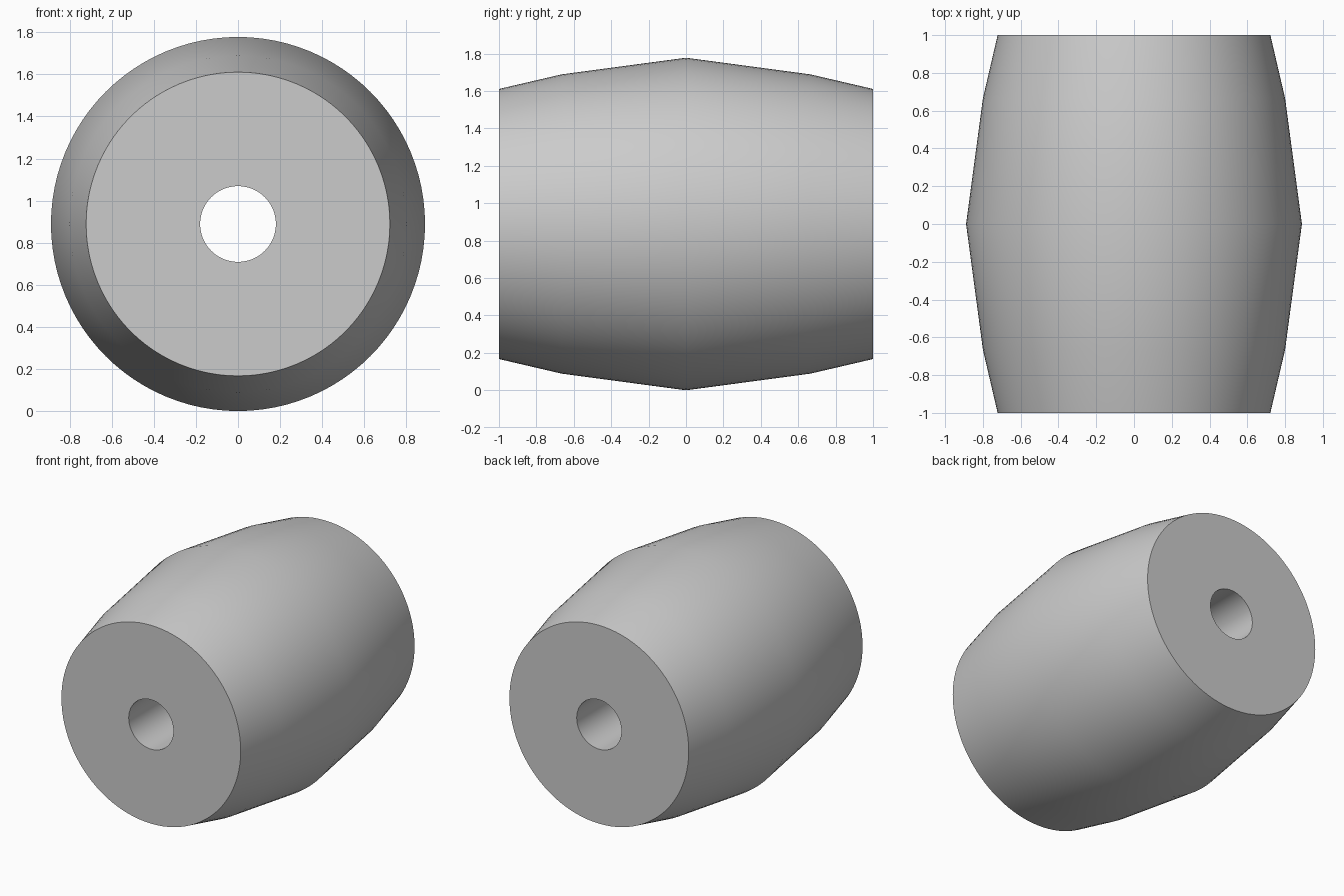
import bpy, bmesh, math

if "Cube" in bpy.data.objects:
    bpy.data.objects.remove(bpy.data.objects["Cube"])

SEGMENTS = 96
AXIS_Z = 0.889

# Closed cross-section as (y, radius): barrel outside, then straight bore
PROFILE = [(-1, 0.722), (-0.665, 0.80), (0, 0.889), (0.665, 0.80), (1, 0.722),
           (1, 0.18), (-1, 0.18)]

grey = bpy.data.materials.new("light grey")
grey.diffuse_color = (0.6, 0.6, 0.6, 1)
grey.use_nodes = True
grey.node_tree.nodes["Principled BSDF"].inputs["Base Color"].default_value = grey.diffuse_color

# Roller: spin the cross-section around the y axis
bm = bmesh.new()
rings = []
for y, r in PROFILE:
    ring = []
    for i in range(SEGMENTS):
        a = 2 * math.pi * i / SEGMENTS
        ring.append(bm.verts.new((r * math.cos(a), y, AXIS_Z + r * math.sin(a))))
    rings.append(ring)
for k, ring in enumerate(rings):
    following = rings[(k + 1) % len(rings)]
    for i in range(SEGMENTS):
        j = (i + 1) % SEGMENTS
        bm.faces.new((ring[i], ring[j], following[j], following[i]))
bmesh.ops.recalc_face_normals(bm, faces=bm.faces)

mesh = bpy.data.meshes.new("barrel_roller")
bm.to_mesh(mesh)
bm.free()
mesh.materials.append(grey)
roller = bpy.data.objects.new("barrel_roller", mesh)
bpy.context.collection.objects.link(roller)

# Smooth barrel and bore, sharp rims
bpy.context.view_layer.objects.active = roller
roller.select_set(True)
bpy.ops.object.shade_smooth_by_angle(angle=math.radians(30))
